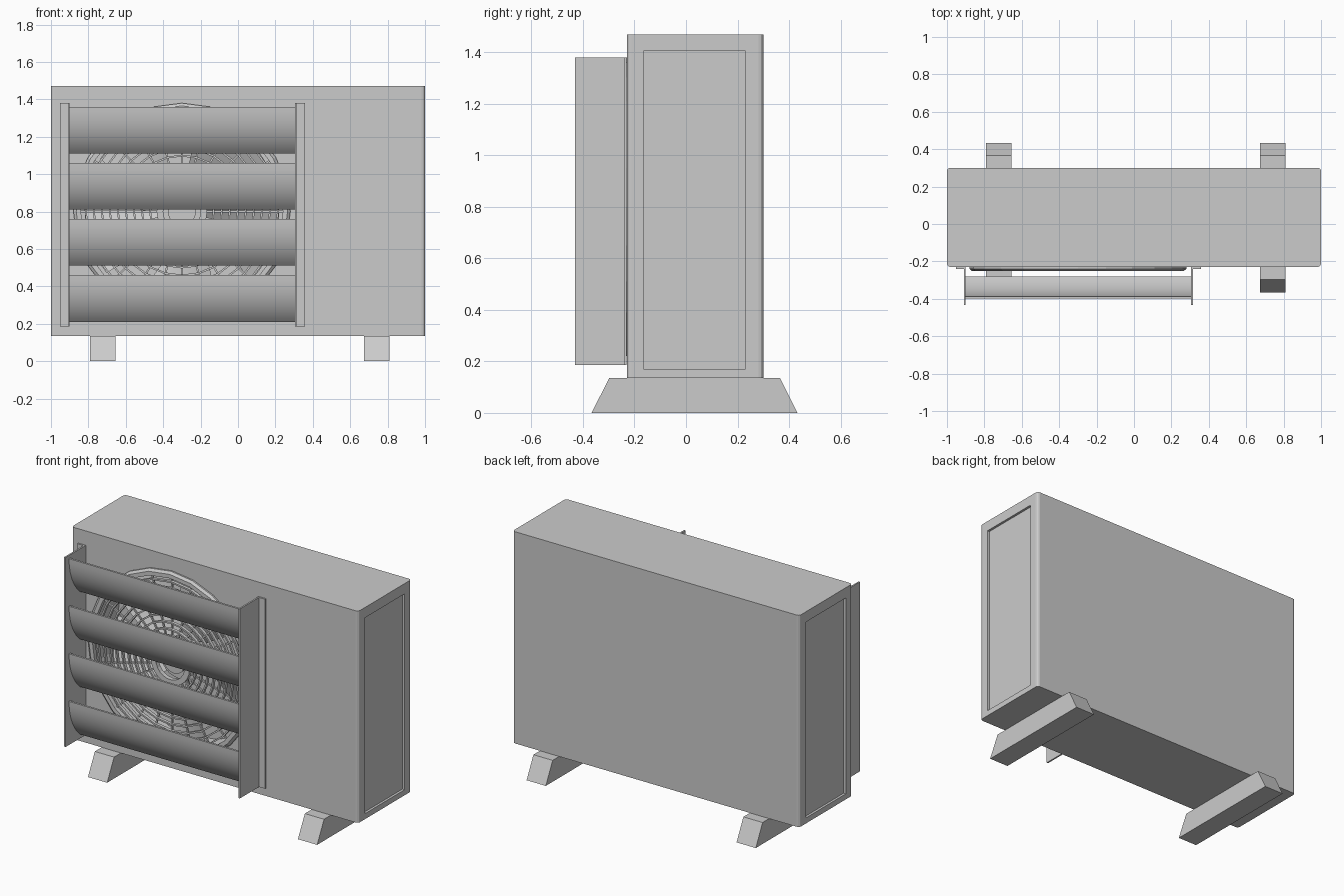
import bpy, bmesh, math
from mathutils import Vector, Matrix

old = bpy.data.objects.get("Cube")
if old:
    bpy.data.objects.remove(old, do_unlink=True)

grey = bpy.data.materials.new("light_grey")
grey.use_nodes = True
grey.diffuse_color = (0.6, 0.6, 0.6, 1)
grey.node_tree.nodes["Principled BSDF"].inputs["Base Color"].default_value = (0.6, 0.6, 0.6, 1)

FAN_X, FAN_Z, SIDES = -0.30, 0.80, 24
FRONT, BACK, BOTTOM, TOP = -0.23, 0.30, 0.135, 1.47


def finish(name, bm, smooth=False):
    bmesh.ops.recalc_face_normals(bm, faces=bm.faces[:])
    mesh = bpy.data.meshes.new(name)
    bm.to_mesh(mesh)
    bm.free()
    mesh.materials.append(grey)
    ob = bpy.data.objects.new(name, mesh)
    bpy.context.collection.objects.link(ob)
    if smooth:
        bpy.ops.object.select_all(action='DESELECT')
        ob.select_set(True)
        bpy.context.view_layer.objects.active = ob
        bpy.ops.object.shade_smooth_by_angle(angle=math.radians(35))
    return ob


def add_box(bm, x0, x1, y0, y1, z0, z1, turn=Matrix()):
    size = Matrix.Diagonal((x1 - x0, y1 - y0, z1 - z0, 1))
    place = Matrix.Translation(((x0 + x1) / 2, (y0 + y1) / 2, (z0 + z1) / 2))
    return bmesh.ops.create_cube(bm, size=1, matrix=turn @ place @ size)["verts"]


def add_prism(bm, x0, x1, outline):
    """Extrude a closed (y, z) outline along x."""
    face = bm.faces.new([bm.verts.new((x0, y, z)) for y, z in outline])
    new = bmesh.ops.extrude_face_region(bm, geom=[face])["geom"]
    moved = [v for v in new if isinstance(v, bmesh.types.BMVert)]
    bmesh.ops.translate(bm, vec=(x1 - x0, 0, 0), verts=moved)


def add_ring(bm, outline):
    """Turn a closed (radius, y) outline around the fan axis."""
    loops = []
    for i in range(SIDES):
        a = math.tau * i / SIDES
        loops.append([bm.verts.new((FAN_X + r * math.sin(a), y, FAN_Z + r * math.cos(a)))
                      for r, y in outline])
    n = len(outline)
    for i in range(SIDES):
        p, q = loops[i], loops[(i + 1) % SIDES]
        for j in range(n):
            k = (j + 1) % n
            bm.faces.new((p[j], p[k], q[k], q[j]))


def add_disc(bm, radius, y0, y1):
    place = Matrix.Translation((FAN_X, (y0 + y1) / 2, FAN_Z)) @ Matrix.Rotation(math.pi / 2, 4, 'X')
    bmesh.ops.create_cone(bm, cap_ends=True, segments=SIDES, radius1=radius, radius2=radius,
                          depth=y1 - y0, matrix=place)


def around_fan(angle):
    return Matrix.Translation((FAN_X, 0, FAN_Z)) @ Matrix.Rotation(angle, 4, 'Y')


# Cabinet with rounded upright edges
bm = bmesh.new()
add_box(bm, -1, 1, FRONT, BACK, BOTTOM, TOP)
upright = [e for e in bm.edges if abs(e.verts[0].co.z - e.verts[1].co.z) > 1]
bmesh.ops.bevel(bm, geom=upright, offset=0.018, segments=3, affect='EDGES', profile=0.5)
cabinet = finish("cabinet", bm)

# Cutters for the fan opening and the recessed side panels
bm = bmesh.new()
add_disc(bm, 0.56, FRONT - 0.1, FRONT + 0.25)
for side in (-1, 1):
    add_box(bm, *sorted((side * 0.985, side * 1.1)), -0.165, 0.232, 0.17, 1.405)
cutter = finish("opening_cutter", bm)
cutter.hide_render = True
cutter.hide_set(True)
cut = cabinet.modifiers.new("openings", 'BOOLEAN')
cut.object = cutter
cut.solver = 'EXACT'
bpy.context.view_layer.objects.active = cabinet
bpy.ops.object.modifier_apply(modifier=cut.name)
bpy.data.objects.remove(cutter, do_unlink=True)

# Raised rim around the fan opening
bm = bmesh.new()
add_ring(bm, [(0.58, -0.225), (0.58, -0.24), (0.565, -0.252), (0.54, -0.252), (0.54, -0.225)])
finish("fan_rim", bm)

# Guard of concentric wires, spokes and a centre ring
bm = bmesh.new()
for i in range(9):
    r = 0.17 + 0.043 * i
    add_ring(bm, [(r - 0.005, -0.245), (r + 0.005, -0.245), (r + 0.005, -0.225), (r - 0.005, -0.225)])
add_ring(bm, [(0.10, -0.248), (0.135, -0.248), (0.135, -0.22), (0.10, -0.22)])
for i in range(SIDES):
    add_box(bm, 0.12, 0.55, -0.232, -0.222, -0.005, 0.005, around_fan(math.tau * i / SIDES))
finish("fan_guard", bm)

# Fan hub and pitched blades inside the opening
bm = bmesh.new()
add_disc(bm, 0.12, -0.17, 0.03)
add_disc(bm, 0.075, -0.21, -0.16)
finish("fan_hub", bm)

bm = bmesh.new()
BLADES, STEPS = 5, 6
for b in range(BLADES):
    rows = []
    for r in (0.10, 0.32, 0.52):
        row = []
        for s in range(STEPS + 1):
            t = s / STEPS
            a = math.tau * b / BLADES + 0.85 * t + 0.5 * r
            row.append(bm.verts.new((FAN_X + r * math.sin(a), -0.16 + 0.13 * t, FAN_Z + r * math.cos(a))))
        rows.append(row)
    for p, q in zip(rows, rows[1:]):
        for s in range(STEPS):
            bm.faces.new((p[s], p[s + 1], q[s + 1], q[s]))
bmesh.ops.solidify(bm, geom=bm.faces[:], thickness=0.008)
finish("fan_blades", bm, smooth=True)

# Curved louvre slats, leaning out at the top
top, middle, foot = Vector((-0.393, 0.245)), Vector((-0.388, 0.09)), Vector((-0.285, 0.0))
curve = []
for i in range(11):
    t = i / 10
    point = top * (1 - t) ** 2 + middle * 2 * t * (1 - t) + foot * t * t
    slope = ((middle - top) * (1 - t) + (foot - middle) * t).normalized()
    curve.append((point, Vector((slope.y, -slope.x)) * 0.006))
outline = [p + n for p, n in curve] + [p - n for p, n in reversed(curve)]
for i in range(4):
    bm = bmesh.new()
    add_prism(bm, -0.90, 0.306, [(y, z + 0.215 + 0.3 * i) for y, z in outline])
    finish("louvre_slat_%d" % (i + 1), bm, smooth=True)

# Angle brackets that hold the slats
for name, x, out in (("right_bracket", -0.9, -1), ("left_bracket", 0.305, 1)):
    bm = bmesh.new()
    add_box(bm, *sorted((x, x + out * 0.01)), -0.432, -0.231, 0.185, 1.38)
    add_box(bm, *sorted((x + out * 0.01, x + out * 0.052)), -0.241, -0.231, 0.185, 1.38)
    finish(name, bm)

# Tapered support feet
for name, x in (("right_foot", -0.723), ("left_foot", 0.742)):
    bm = bmesh.new()
    add_prism(bm, x - 0.067, x + 0.067, [(-0.367, 0), (0.433, 0), (0.365, BOTTOM), (-0.298, BOTTOM)])
    finish(name, bm)
